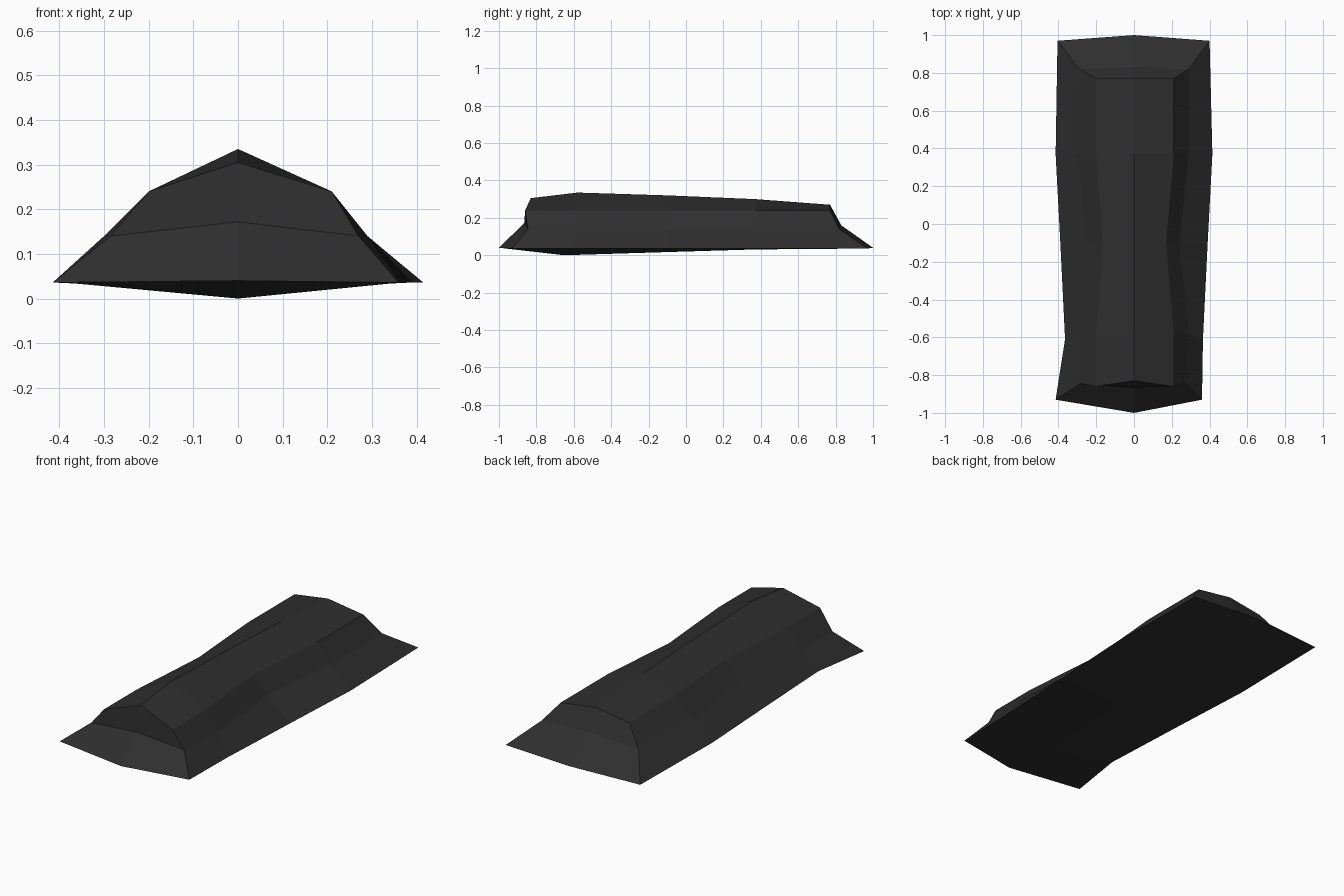
import bpy, bmesh

if "Cube" in bpy.data.objects:
    bpy.data.objects.remove(bpy.data.objects["Cube"])

# Dark stone-like colour
dark = bpy.data.materials.new("charcoal")
dark.diffuse_color = (0.028, 0.028, 0.028, 1)
dark.use_nodes = True
dark.node_tree.nodes["Principled BSDF"].inputs["Base Color"].default_value = dark.diffuse_color

RIM_Z, MID_Z, SHOULDER_Z = 0.036, 0.14, 0.24

# Stations front to back:
# (y of rim, mid, shoulder, ridge, keel), (left rim, mid, shoulder x),
# (right rim, mid, shoulder x), ridge z, keel z
stations = [
    ((-0.93, -0.845, -0.86, -0.83, -1.0), (0.415, 0.285, 0.2), (0.36, 0.27, 0.21), 0.305, 0.04),
    ((-0.61, -0.58, -0.58, -0.58, -0.65), (0.365, 0.285, 0.2), (0.365, 0.29, 0.21), 0.335, 0.0),
    ((-0.1,) * 5, (0.39, 0.25, 0.165), (0.39, 0.24, 0.17), 0.32, 0.017),
    ((0.37,) * 5, (0.415, 0.3, 0.2), (0.415, 0.29, 0.21), 0.30, 0.031),
    ((0.97, 0.82, 0.77, 0.77, 1.0), (0.405, 0.29, 0.2), (0.40, 0.29, 0.21), 0.27, 0.04),
]

bm = bmesh.new()


def ring(ys, left, right, ridge_z, keel_z):
    """One closed cross-section: left side up, ridge, right side down, keel."""
    zs = (RIM_Z, MID_Z, SHOULDER_Z)
    pts = [(-left[i], ys[i], zs[i]) for i in range(3)]
    pts.append((0, ys[3], ridge_z))
    pts += [(right[i], ys[i], zs[i]) for i in (2, 1, 0)]
    pts.append((0, ys[4], keel_z))
    return [bm.verts.new(p) for p in pts]


def cap(r, y, z):
    """Two-tier end with a centre point on the crease."""
    c = bm.verts.new((0, y, z))
    for quad in ((0, 1, c, 7), (1, 2, 3, c), (c, 3, 4, 5), (7, c, 5, 6)):
        bm.faces.new([r[q] if isinstance(q, int) else q for q in quad])


# Body skin
rings = [ring(*s) for s in stations]
for a, b in zip(rings, rings[1:]):
    for i in range(8):
        j = (i + 1) % 8
        bm.faces.new((a[i], a[j], b[j], b[i]))

# Front and back ends
cap(rings[0], -0.865, 0.172)
cap(rings[-1], 0.83, 0.16)

bmesh.ops.recalc_face_normals(bm, faces=bm.faces)
mesh = bpy.data.meshes.new("faceted_slab")
bm.to_mesh(mesh)
bm.free()
mesh.materials.append(dark)
obj = bpy.data.objects.new("faceted_slab", mesh)
bpy.context.collection.objects.link(obj)
